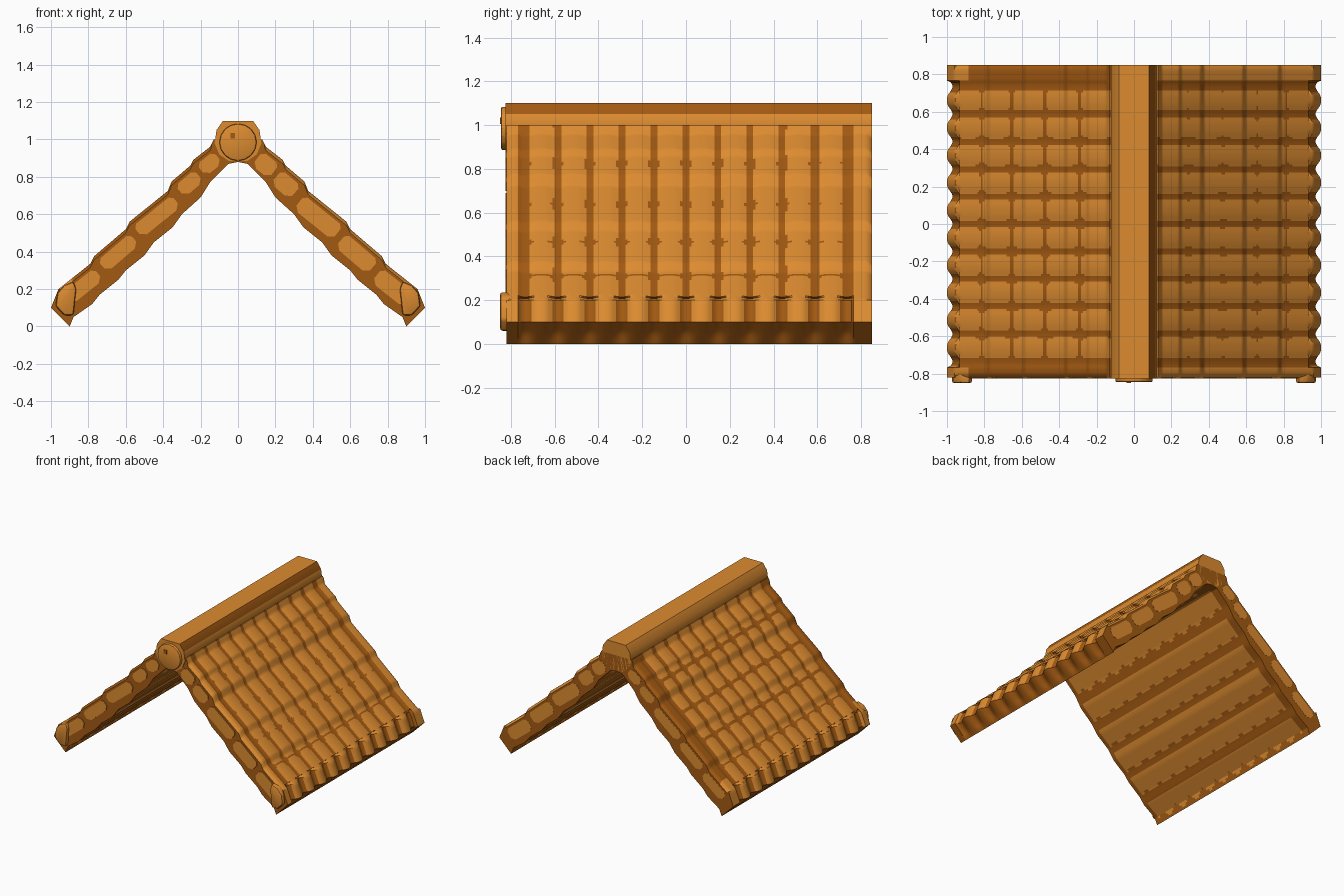
import bpy, bmesh, math
from mathutils import Vector

cube = bpy.data.objects.get("Cube")
if cube:
    bpy.data.objects.remove(cube)


def material(name, rgb):
    m = bpy.data.materials.new(name)
    m.use_nodes = True
    m.diffuse_color = (*rgb, 1)
    m.node_tree.nodes["Principled BSDF"].inputs["Base Color"].default_value = (*rgb, 1)
    return m


LIGHT, DARK = 0, 1
MATS = [material("light terracotta", (0.72, 0.26, 0.03)),
        material("dark terracotta", (0.36, 0.1, 0.006))]


def make_object(name, verts, faces, colour=None, bevel=0):
    mesh = bpy.data.meshes.new(name)
    mesh.from_pydata(verts, [], faces)
    for m in MATS:
        mesh.materials.append(m)
    for i, p in enumerate(mesh.polygons):
        p.material_index = colour(i, p.center) if colour else LIGHT
    bm = bmesh.new()
    bm.from_mesh(mesh)
    bmesh.ops.recalc_face_normals(bm, faces=bm.faces)
    if bevel:
        bmesh.ops.bevel(bm, geom=bm.edges[:], offset=bevel, segments=2,
                        affect='EDGES', profile=0.5)
    bm.to_mesh(mesh)
    bm.free()
    obj = bpy.data.objects.new(name, mesh)
    bpy.context.collection.objects.link(obj)
    bpy.ops.object.select_all(action='DESELECT')
    obj.select_set(True)
    bpy.context.view_layer.objects.active = obj
    bpy.ops.object.shade_smooth_by_angle(angle=math.radians(32))
    return obj


def prism(name, outline, y0, y1, colour=None, bevel=0):
    n = len(outline)
    verts = [(x, y, z) for y in (y0, y1) for x, z in outline]
    faces = [(i, (i + 1) % n, n + (i + 1) % n, n + i) for i in range(n)]
    faces += [tuple(range(n)), tuple(range(n, 2 * n))]
    return make_object(name, verts, faces, colour, bevel)


def resample(points, step):
    out = []
    for (ax, az), (bx, bz) in zip(points, points[1:]):
        k = max(1, round(math.hypot(bx - ax, bz - az) / step))
        out += [(ax + (bx - ax) * i / k, az + (bz - az) * i / k) for i in range(k)]
    return out


# Roof cross-section: stepped tile courses above, stepped boards below
TOP = [(0, 1.0), (.13, 1.0), (.15, .96), (.24, .89), (.255, .86), (.355, .775),
       (.375, .725), (.58, .56), (.6, .52), (.77, .375), (.79, .335), (.96, .2)]
EAVE = [(.96, .2), (1, .1), (.9, 0)]
BOTTOM = [(.9, 0), (.88, .05), (.78, .12), (.74, .17), (.64, .25), (.6, .3), (.5, .38),
          (.45, .45), (.35, .53), (.3, .6), (.2, .69), (.15, .77), (.05, .87), (0, .88)]
COLUMNS = [.1, .29, .475, .655, .815, .96]
PITCH, TILE_END = .147, .735
FRONT, BACK = -.82, .85


def seam(y):
    """1 on the line between two tile rows, 0 in the middle of a tile."""
    if abs(y) > TILE_END + .03:
        return 0
    return abs(math.cos(math.pi * (y + TILE_END) / PITCH)) ** 3


def tile_colour(x, y, side):
    if abs(y) > TILE_END + .03:
        return LIGHT if side > 0 or x > .88 else DARK
    row = math.floor((y + TILE_END) / PITCH)
    if not 0 <= row < 10:
        return DARK
    dy = (y + TILE_END - (row + .5) * PITCH) / (PITCH / 2 - .017)
    for i, (a, b) in enumerate(zip(COLUMNS, COLUMNS[1:])):
        stretch = .92 if side < 0 else (1.05 if i < 3 else .95)
        dx = (x - (a + b) / 2) / ((b - a) / 2 * stretch)
        if abs(dx) ** 5 + abs(dy) ** 5 < 1:
            return LIGHT
    return DARK


def under_colour(x, y):
    phase = (x - .04) % .147
    scallop = .022 * abs(math.sin(math.pi * y / PITCH))
    return DARK if phase > .095 + scallop or abs(y) > .79 else LIGHT


def roof_slope(name, side):
    top, eave = resample(TOP, .012), resample(EAVE, .02)
    section = top + eave + resample(BOTTOM, .02) + [BOTTOM[-1]]
    n, n_top, n_eave = len(section), len(top), len(top) + len(eave)
    rows = 160
    ys = [FRONT + (BACK - FRONT) * j / rows for j in range(rows + 1)]
    verts = []
    for y in ys:
        rim = min(y - FRONT, BACK - y)
        drop = .02 * max(0, 1 - rim / .03) ** 2
        for i, (x, z) in enumerate(section):
            if i < n_top and x > .14:
                z -= drop + .008 * seam(y)
            if n_top - 3 < i < n_eave:
                x -= .03 * seam(y) * min(1, z / .05)
            verts.append((side * x, y, z))
    faces = [(j * n + i, j * n + (i + 1) % n, (j + 1) * n + (i + 1) % n, (j + 1) * n + i)
             for j in range(rows) for i in range(n)]
    faces += [tuple(range(n)), tuple(range(rows * n, rows * n + n))]

    def colour(index, c):
        if index >= rows * n:
            return DARK
        i = index % n
        if i < n_top:
            return tile_colour(abs(c.x), c.y, side)
        if i < n_eave:
            return LIGHT if c.z > .1 and seam(c.y) < .6 else DARK
        return under_colour(abs(c.x), c.y)

    make_object(name, verts, faces, colour)


def gable_panels(side_name, side):
    """Thin light plates on the ends of each tile course."""
    for k in range(2, len(TOP) - 1, 2):
        a, b = Vector(TOP[k]), Vector(TOP[k + 1])
        along = (b - a).normalized()
        down = Vector((along.y, -along.x))
        if down.y > 0:
            down = -down
        length, depth = (b - a).length, .11 if side < 0 else .125
        local = [(.02, .03), (length - .02, .03), (length, .05), (length, depth - .025),
                 (length - .03, depth), (.03, depth), (0, depth - .025), (0, .05)]
        outline = [a + along * t + down * d for t, d in local]
        outline = [(side * p.x, p.y) for p in outline]
        prism(side_name + "_front_gable_panel", outline, FRONT - .006, FRONT + .002)
        prism(side_name + "_back_gable_panel", outline, BACK - .005, BACK + .001)


for side_name, side in (("left", 1), ("right", -1)):
    roof_slope(side_name + "_roof_slope", side)
    gable_panels(side_name, side)
    # Rounded block closing the front end of the eave
    knob = [(.88, .06), (.93, .06), (.975, .11), (.965, .18), (.93, .22), (.88, .24), (.865, .2)]
    prism(side_name + "_eave_end", [(side * x, z) for x, z in knob], -.85, -.78, bevel=.012)

# Ridge cap along the apex, with dark shoulders
half = [(.08, 1.1), (.115, 1.05), (.125, .98), (.1, .92), (.05, .885)]
ridge = half + [(-x, z) for x, z in reversed(half)]
prism("ridge_cap", ridge, -.825, .85,
      lambda i, c: DARK if i == 0 or c.z < .94 else LIGHT)

# Round boss on the front end of the ridge
ring = [(.1 * math.cos(math.tau * i / 16), .985 + .1 * math.sin(math.tau * i / 16))
        for i in range(16)]
prism("ridge_end_boss", ring, -.846, -.8, bevel=.01)
spot = [(-.04, 1.005), (-.015, 1.005), (-.015, 1.035), (-.04, 1.035)]
prism("ridge_end_spot", spot, -.85, -.844, lambda i, c: DARK)
